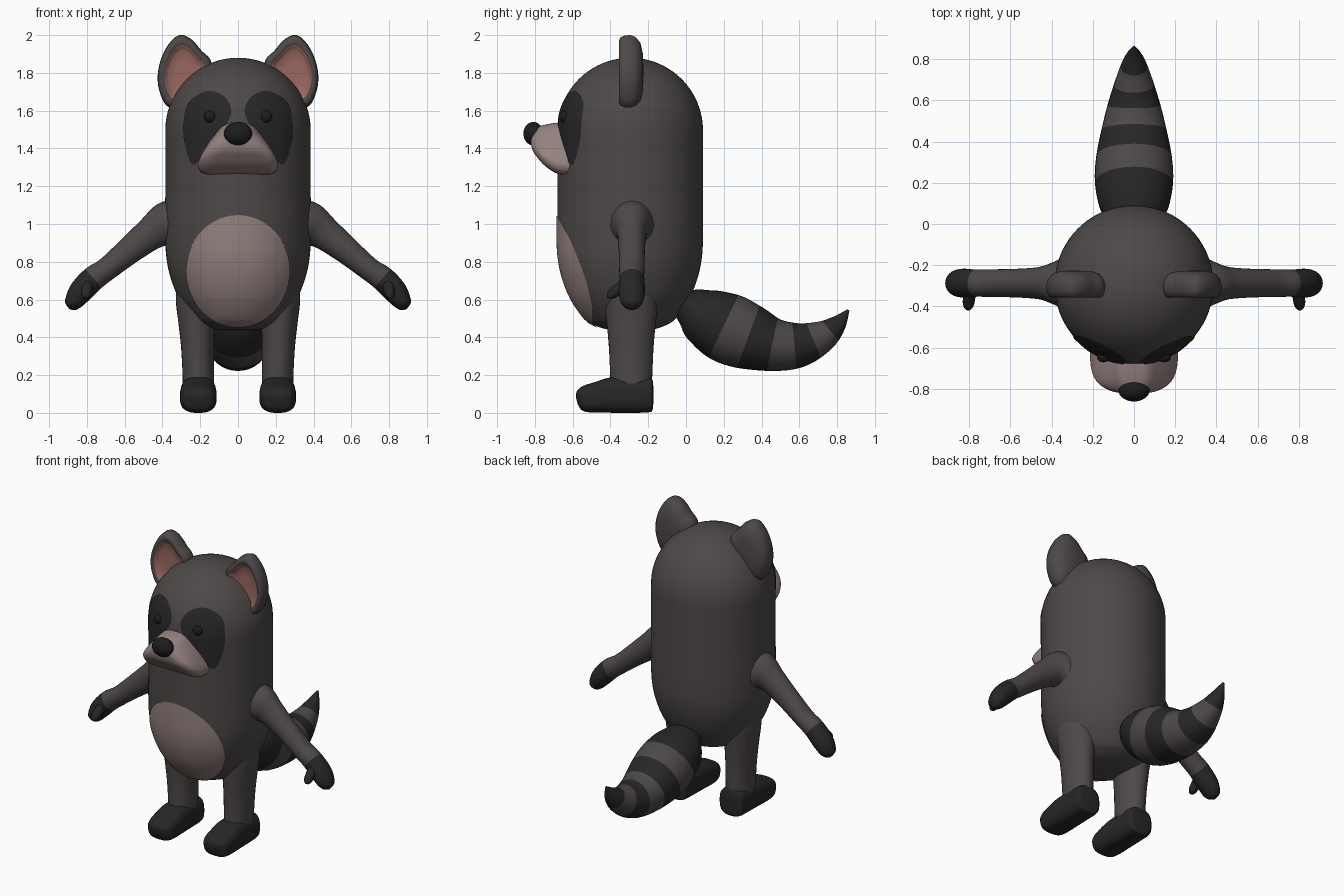
import bpy, bmesh, math
from mathutils import Vector

cube = bpy.data.objects.get("Cube")
if cube:
    bpy.data.objects.remove(cube, do_unlink=True)


def material(name, rgb):
    m = bpy.data.materials.new(name)
    m.use_nodes = True
    m.diffuse_color = (*rgb, 1)
    bsdf = m.node_tree.nodes["Principled BSDF"]
    bsdf.inputs["Base Color"].default_value = (*rgb, 1)
    bsdf.inputs["Roughness"].default_value = 0.8
    return m


FUR = material("grey fur", (0.075, 0.066, 0.064))
DARK = material("dark fur", (0.02, 0.02, 0.02))
PALE = material("pale fur", (0.30, 0.225, 0.215))
PINK = material("inner ear pink", (0.32, 0.14, 0.12))
BLACK = material("nose black", (0.012, 0.012, 0.012))

CY = -0.295      # body axis
RAD = 0.385      # body radius


def smooth_path(points, steps=8, closed=False):
    """Catmull-Rom interpolation of tuples of any length."""
    pts = [Vector(p) for p in points]
    n = len(pts)
    get = (lambda i: pts[i % n]) if closed else (lambda i: pts[min(max(i, 0), n - 1)])
    out = []
    for i in range(n if closed else n - 1):
        a, b, c, d = get(i - 1), get(i), get(i + 1), get(i + 2)
        for k in range(steps):
            t = k / steps
            out.append(0.5 * (2 * b + (c - a) * t + (2 * a - 5 * b + 4 * c - d) * t * t
                              + (3 * b - a - 3 * c + d) * t ** 3))
    if not closed:
        out.append(pts[-1])
    return out


def loft(name, rings, mats, rule=None, caps=(True, True), face_front=False):
    """Skin a list of equal rings; rule(ring_index) picks the material."""
    bm = bmesh.new()
    loops = [[bm.verts.new(p) for p in ring] for ring in rings]
    n = len(loops[0])
    for i in range(len(loops) - 1):
        for j in range(n):
            k = (j + 1) % n
            f = bm.faces.new((loops[i][j], loops[i][k], loops[i + 1][k], loops[i + 1][j]))
            f.material_index = rule(i) if rule else 0
    for use, loop, i in ((caps[0], loops[0], 0), (caps[1], loops[-1], len(loops) - 2)):
        if use:
            bm.faces.new(loop).material_index = rule(i) if rule else 0
    bmesh.ops.recalc_face_normals(bm, faces=bm.faces)
    bm.normal_update()
    if face_front and sum(f.normal.y for f in bm.faces) > 0:
        bmesh.ops.reverse_faces(bm, faces=bm.faces)
    for f in bm.faces:
        f.smooth = True
    me = bpy.data.meshes.new(name)
    bm.to_mesh(me)
    bm.free()
    for m in mats:
        me.materials.append(m)
    ob = bpy.data.objects.new(name, me)
    bpy.context.collection.objects.link(ob)
    return ob


def tube(name, controls, side, mats, rule=None, power=1.0, segs=32, steps=8):
    """Sweep an ellipse; controls are (x, y, z, radius along side, other radius)."""
    path = smooth_path(controls, steps)
    centres = [Vector(p[:3]) for p in path]
    side = Vector(side)
    rings = []
    for i, p in enumerate(path):
        tangent = (centres[min(i + 1, len(path) - 1)] - centres[max(i - 1, 0)]).normalized()
        up = tangent.cross(side).normalized()
        ring = []
        for j in range(segs):
            a = math.tau * j / segs
            c, s = math.cos(a), math.sin(a)
            c, s = math.copysign(abs(c) ** power, c), math.copysign(abs(s) ** power, s)
            ring.append(centres[i] + side * (c * max(p[3], 0.002)) + up * (s * max(p[4], 0.002)))
        rings.append(ring)
    pick = (lambda i: rule((centres[i] + centres[i + 1]) / 2)) if rule else None
    return loft(name, rings, mats, pick)


def ball(name, centre, size, mat):
    bpy.ops.mesh.primitive_uv_sphere_add(segments=32, ring_count=16, radius=1, location=centre)
    ob = bpy.context.object
    ob.name = name
    ob.scale = size
    ob.data.materials.append(mat)
    bpy.ops.object.shade_smooth()


# Body: one turned profile, rounded belly bottom and domed head
lower = [(0.005, 0.435), (0.12, 0.442), (0.19, 0.465), (0.24, 0.5), (0.31, 0.6),
         (0.352, 0.7), (0.376, 0.8), (RAD, 0.92), (RAD, 1.2), (RAD, 1.495)]
profile = [tuple(p) for p in smooth_path(lower, 6)]
profile += [(RAD * math.cos(a), 1.495 + RAD * math.sin(a))
            for a in (math.pi / 2 * k / 24 for k in range(1, 24))]
profile.append((0.005, 1.495 + RAD))
loft("body", [[(r * math.cos(math.tau * j / 72), CY + r * math.sin(math.tau * j / 72), z)
               for j in range(72)] for r, z in profile], [FUR])


def body_radius(z):
    for (r0, z0), (r1, z1) in zip(profile, profile[1:]):
        if z0 <= z <= z1:
            return r0 + (r1 - r0) * (z - z0) / max(z1 - z0, 1e-6)
    return 0.0


def body_plate(name, outline, centre, mat, lift=0.006):
    """Thin coloured patch laid over the front of the body."""
    rings = []
    for k in range(14):
        s = 1 - k / 13.5
        ring = []
        for p in outline:
            x = centre[0] + (p[0] - centre[0]) * s
            z = centre[1] + (p[1] - centre[1]) * s
            slope = (body_radius(z + 0.005) - body_radius(z - 0.005)) / 0.01
            n = math.hypot(1, slope)
            r = body_radius(z) + lift / n
            ring.append((x, CY - math.sqrt(max(r * r - x * x, 0)), z - slope * lift / n))
        rings.append(ring)
    loft(name, rings, [mat], caps=(False, True), face_front=True)


body_plate("belly_patch", [(0.275 * math.cos(math.tau * k / 72), 0.752 + 0.295 * math.sin(math.tau * k / 72))
                           for k in range(72)], (0, 0.752), PALE)

# Muzzle: rounded wedge narrowing towards the nose
muzzle_half = [(0, 1.537), (0.07, 1.525), (0.125, 1.47), (0.185, 1.385), (0.212, 1.315), (0.18, 1.27), (0.09, 1.264)]
muzzle_outline = muzzle_half + [(0, 1.264)] + [(-x, z) for x, z in reversed(muzzle_half[1:])]
section = smooth_path(muzzle_outline, 5, closed=True)
taper = smooth_path([(-0.56, 1, 1), (-0.67, 1, 1), (-0.74, 0.92, 0.82), (-0.785, 0.75, 0.6),
                     (-0.815, 0.45, 0.38), (-0.825, 0.02, 0.02)], 5)
loft("muzzle", [[(p[0] * w, y, 1.48 + (p[1] - 1.48) * h) for p in section] for y, w, h in taper], [PALE])
ball("nose", (0, -0.808, 1.478), (0.075, 0.053, 0.062), BLACK)

# Tail: tapered sweep with rings of dark fur
bands = (0.2, 0.335, 0.455, 0.58, 0.67, 0.765)
tail = [(0, -0.03, 0.575, 0.09, 0.07), (0, 0.03, 0.55, 0.135, 0.115), (0, 0.1, 0.51, 0.172, 0.155), (0, 0.21, 0.453, 0.19, 0.185),
        (0, 0.33, 0.403, 0.183, 0.175), (0, 0.47, 0.36, 0.155, 0.14), (0, 0.6, 0.36, 0.122, 0.118),
        (0, 0.72, 0.405, 0.082, 0.085), (0, 0.8, 0.468, 0.048, 0.05), (0, 0.86, 0.545, 0.006, 0.006)]
tube("tail", tail, (1, 0, 0), [DARK, FUR],
     lambda c: sum(c.y > b for b in bands) % 2, steps=10)

eye_patch = [(0.29, 1.52), (0.262, 1.64), (0.165, 1.70), (0.075, 1.675), (0.035, 1.60), (0.065, 1.52),
             (0.13, 1.44), (0.185, 1.36), (0.24, 1.315), (0.277, 1.40)]
ear_outline = [(0.14, 1.85), (0.195, 1.92), (0.25, 1.98), (0.31, 2.0), (0.365, 1.955), (0.405, 1.88),
               (0.425, 1.79), (0.415, 1.70), (0.37, 1.62), (0.26, 1.6), (0.17, 1.7)]
# Ear rings from back to front: (scale, y), the last ones form the recess
ear_rings = [(0.05, -0.225), (0.5, -0.228), (0.8, -0.242), (0.95, -0.268), (1, -0.295), (0.985, -0.325),
             (0.93, -0.348), (0.84, -0.356), (0.74, -0.35), (0.66, -0.338), (0.6, -0.33), (0.3, -0.328), (0.05, -0.328)]

for s, label in ((1, "left"), (-1, "right")):
    # Face
    outline = [(s * p[0], p[1]) for p in smooth_path(eye_patch, 6, closed=True)]
    body_plate(label + "_eye_patch", outline, (s * 0.18, 1.54), DARK, 0.005)
    ball(label + "_eye", (s * 0.148, -0.645, 1.568), (0.032, 0.026, 0.032), BLACK)

    # Ear
    edge = smooth_path(ear_outline, 5, closed=True)
    loft(label + "_ear", [[(s * (0.287 + (p[0] - 0.287) * k), y, 1.8 + (p[1] - 1.8) * k) for p in edge]
                          for k, y in ear_rings], [FUR, PINK], lambda i: int(i >= 8))

    # Arm with flared shoulder and dark hand
    arm = [(0.32, 0.99, 0.14, 0.15), (0.385, 0.99, 0.105, 0.125), (0.45, 0.957, 0.08, 0.092), (0.56, 0.872, 0.07, 0.074),
           (0.69, 0.765, 0.067, 0.062), (0.765, 0.712, 0.066, 0.066), (0.83, 0.645, 0.07, 0.064),
           (0.868, 0.59, 0.06, 0.05), (0.882, 0.562, 0.038, 0.034), (0.889, 0.548, 0.004, 0.004)]
    tube(label + "_arm", [(s * x, -0.287, z, a, b) for x, z, a, b in arm], (0, 1, 0),
         [FUR, DARK], lambda c: int(abs(c.x) > 0.765))
    thumb = [(0.79, -0.31, 0.69, 0.032), (0.8, -0.36, 0.655, 0.03), (0.803, -0.39, 0.63, 0.027),
             (0.804, -0.408, 0.614, 0.016), (0.804, -0.413, 0.608, 0.002)]
    tube(label + "_thumb", [(s * x, y, z, r, r) for x, y, z, r in thumb], (1, 0, 0), [DARK], segs=16, steps=5)

    # Leg
    leg = [(0.2, 0.74, 0.12, 0.15), (0.213, 0.6, 0.116, 0.145), (0.218, 0.48, 0.098, 0.13),
           (0.214, 0.34, 0.087, 0.118), (0.21, 0.185, 0.083, 0.111), (0.21, 0.1, 0.083, 0.108)]
    tube(label + "_leg", [(s * x, -0.29, z, a, b) for x, z, a, b in leg], (1, 0, 0), [FUR])

    # Foot
    foot = [(-0.172, 0.095, 0.03, 0.03), (-0.178, 0.095, 0.075, 0.08), (-0.2, 0.095, 0.089, 0.092), (-0.29, 0.095, 0.092, 0.095),
            (-0.39, 0.094, 0.095, 0.094), (-0.46, 0.084, 0.097, 0.083), (-0.53, 0.074, 0.09, 0.071),
            (-0.565, 0.068, 0.07, 0.052), (-0.578, 0.065, 0.02, 0.02)]
    tube(label + "_foot", [(s * 0.21, y, z, a, b) for y, z, a, b in foot], (1, 0, 0), [DARK], power=0.7)
